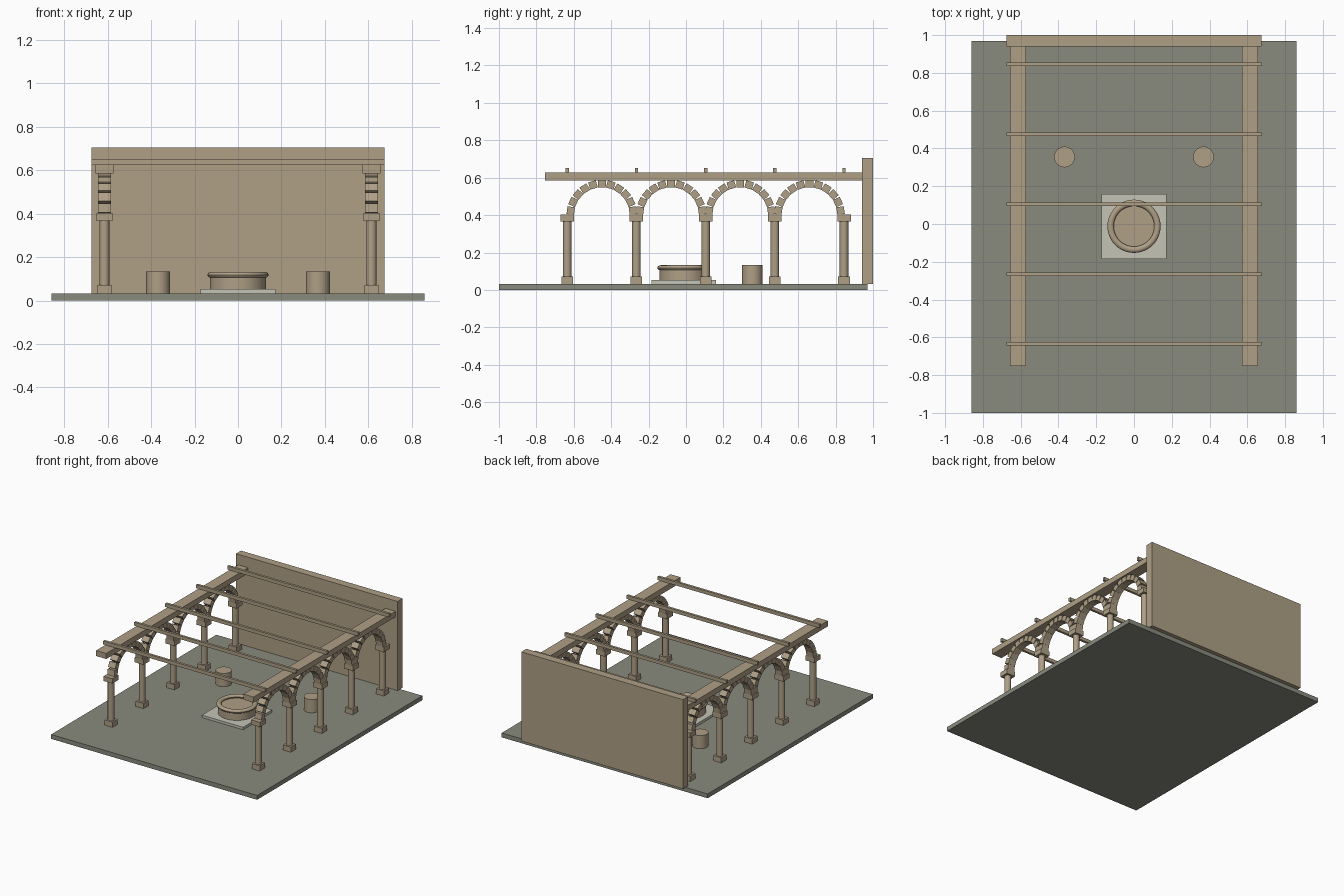
import bpy, bmesh, math
from mathutils import Matrix, Vector

if "Cube" in bpy.data.objects:
    bpy.data.objects.remove(bpy.data.objects["Cube"])


def material(name, rgb):
    m = bpy.data.materials.new(name)
    m.diffuse_color = (*rgb, 1)
    m.use_nodes = True
    m.node_tree.nodes["Principled BSDF"].inputs["Base Color"].default_value = m.diffuse_color
    return m


STONE = material("sandstone", (0.43, 0.35, 0.24))
GROUND = material("paving", (0.25, 0.26, 0.21))
PALE = material("pale_stone", (0.56, 0.55, 0.47))


def finish(name, bm, mat, smooth=False):
    bmesh.ops.recalc_face_normals(bm, faces=bm.faces[:])
    me = bpy.data.meshes.new(name)
    bm.to_mesh(me)
    bm.free()
    me.materials.append(mat)
    ob = bpy.data.objects.new(name, me)
    bpy.context.collection.objects.link(ob)
    if smooth:
        bpy.ops.object.select_all(action='DESELECT')
        ob.select_set(True)
        bpy.context.view_layer.objects.active = ob
        bpy.ops.object.shade_smooth_by_angle(angle=math.radians(35))
    return ob


def add_box(bm, center, size, rot=Matrix()):
    m = Matrix.Translation(center) @ rot @ Matrix.Diagonal((*size, 1))
    bmesh.ops.create_cube(bm, size=1, matrix=m)


def box(name, lo, hi, mat=STONE):
    bm = bmesh.new()
    lo, hi = Vector(lo), Vector(hi)
    add_box(bm, (lo + hi) / 2, hi - lo)
    return finish(name, bm, mat)


def cylinder(name, x, y, z0, z1, r, sides=32):
    bm = bmesh.new()
    bmesh.ops.create_cone(bm, cap_ends=True, segments=sides, radius1=r, radius2=r,
                          depth=z1 - z0, matrix=Matrix.Translation((x, y, (z0 + z1) / 2)))
    return finish(name, bm, STONE, True)


def lathe(name, x, y, profile, mat, steps=40):
    bm = bmesh.new()
    vs = [bm.verts.new((r, 0, z)) for r, z in profile]
    es = [bm.edges.new(p) for p in zip(vs, vs[1:])]
    bmesh.ops.spin(bm, geom=vs + es, cent=(0, 0, 0), axis=(0, 0, 1),
                   angle=math.tau, steps=steps, use_merge=False)
    bmesh.ops.remove_doubles(bm, verts=bm.verts[:], dist=1e-5)
    bmesh.ops.translate(bm, verts=bm.verts[:], vec=(x, y, 0))
    return finish(name, bm, mat, True)


# Courtyard floor and back wall
box("floor", (-0.86, -1.0, 0), (0.86, 0.97, 0.033), GROUND)
box("back_wall", (-0.675, 0.94, 0.033), (0.675, 1.0, 0.706))

COLS = [-0.635 + 0.37 * i for i in range(5)]
N = 11           # voussoirs per arch
R = 0.168        # arch mid radius
SPRING = 0.40

for side, sx in (("left", -1), ("right", 1)):
    x = sx * 0.615
    # Columns: plinth, shaft, capital
    for i, y in enumerate(COLS):
        box(f"{side}_plinth_{i}", (x - 0.033, y - 0.031, 0.033), (x + 0.033, y + 0.031, 0.072))
        cylinder(f"{side}_shaft_{i}", x, y, 0.07, 0.37, 0.023, 24)
        box(f"{side}_capital_{i}", (x - 0.037, y - 0.036, 0.367), (x + 0.037, y + 0.036, 0.403))
    # Arches of separate stone blocks
    for i in range(4):
        yc = COLS[i] + 0.185
        bm = bmesh.new()
        for k in range(N):
            a = (k + 0.5) * math.pi / N
            add_box(bm, (x, yc + R * math.cos(a), SPRING + R * math.sin(a)),
                    (0.058, 0.04, 0.042), Matrix.Rotation(a, 4, 'X'))
        finish(f"{side}_arch_{i}", bm, STONE)
    # Long beam above the arches
    box(f"{side}_beam", (x - 0.042, -0.753, 0.585), (x + 0.042, 0.94, 0.627))
    # Stone stool
    cylinder(f"{side}_stool", sx * 0.368, 0.355, 0.033, 0.133, 0.055)

# Cross rafters
for i, y in enumerate(COLS):
    box(f"rafter_{i}", (-0.675, y - 0.009, 0.627), (0.675, y + 0.009, 0.653))

# Fountain: slab and round basin
box("fountain_slab", (-0.172, -0.185, 0.033), (0.172, 0.16, 0.052), PALE)
lathe("fountain_basin", 0, -0.012,
      [(0, 0.052), (0.130, 0.052), (0.130, 0.107), (0.118, 0.107), (0.106, 0.107), (0, 0.107)], STONE)
rim = [(0.124 + 0.017 * math.cos(t), 0.118 + 0.014 * math.sin(t))
       for t in (math.tau * k / 12 for k in range(13))]
lathe("fountain_rim", 0, -0.012, rim, STONE)
